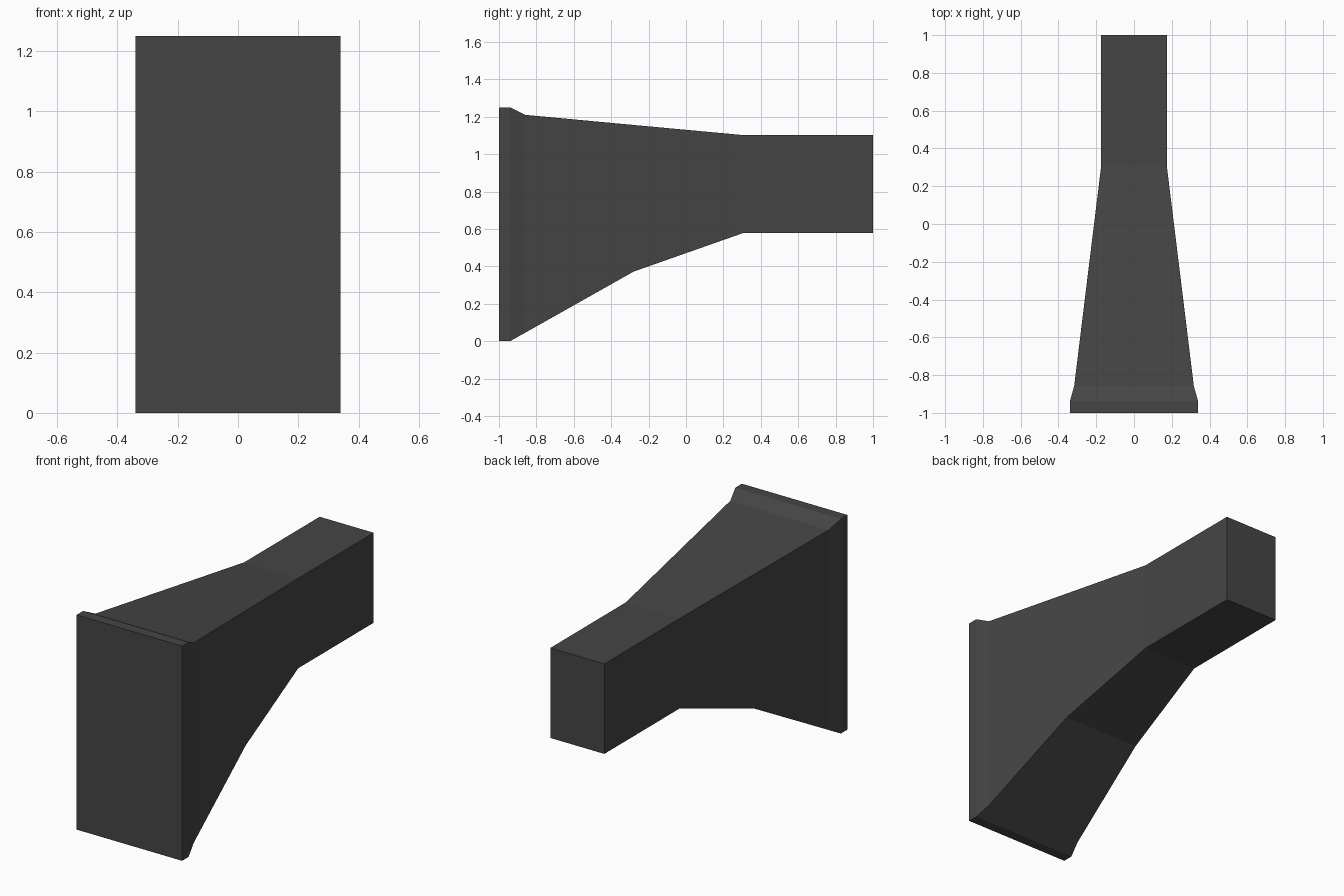
import bpy
import bmesh

# Remove the default cube
cube = bpy.data.objects.get("Cube")
if cube:
    bpy.data.objects.remove(cube, do_unlink=True)

# Charcoal material
charcoal = bpy.data.materials.new("charcoal")
charcoal.use_nodes = True
colour = (0.06, 0.06, 0.06, 1)
charcoal.diffuse_color = colour
charcoal.node_tree.nodes["Principled BSDF"].inputs["Base Color"].default_value = colour


def loft_box(name, sections, material):
    """Join rectangular sections (y, half width, bottom, top) into a closed solid."""
    bm = bmesh.new()
    rings = []
    for y, half, low, high in sections:
        corners = ((-half, low), (half, low), (half, high), (-half, high))
        rings.append([bm.verts.new((x, y, z)) for x, z in corners])
    for a, b in zip(rings, rings[1:]):
        for i in range(4):
            j = (i + 1) % 4
            bm.faces.new((a[i], a[j], b[j], b[i]))
    bm.faces.new(rings[0])
    bm.faces.new(rings[-1])
    bmesh.ops.recalc_face_normals(bm, faces=bm.faces[:])
    mesh = bpy.data.meshes.new(name)
    bm.to_mesh(mesh)
    bm.free()
    mesh.materials.append(material)
    obj = bpy.data.objects.new(name, mesh)
    bpy.context.collection.objects.link(obj)
    return obj


# Front flange, chamfer, tapering body, bend in the underside, straight neck
loft_box("tapered_duct", [
    (-1.0, 0.34, 0.0, 1.25),
    (-0.94, 0.34, 0.0, 1.25),
    (-0.86, 0.317, 0.045, 1.21),
    (-0.28, 0.246, 0.372, 1.156),
    (0.305, 0.174, 0.578, 1.102),
    (1.0, 0.174, 0.578, 1.102),
], charcoal)
